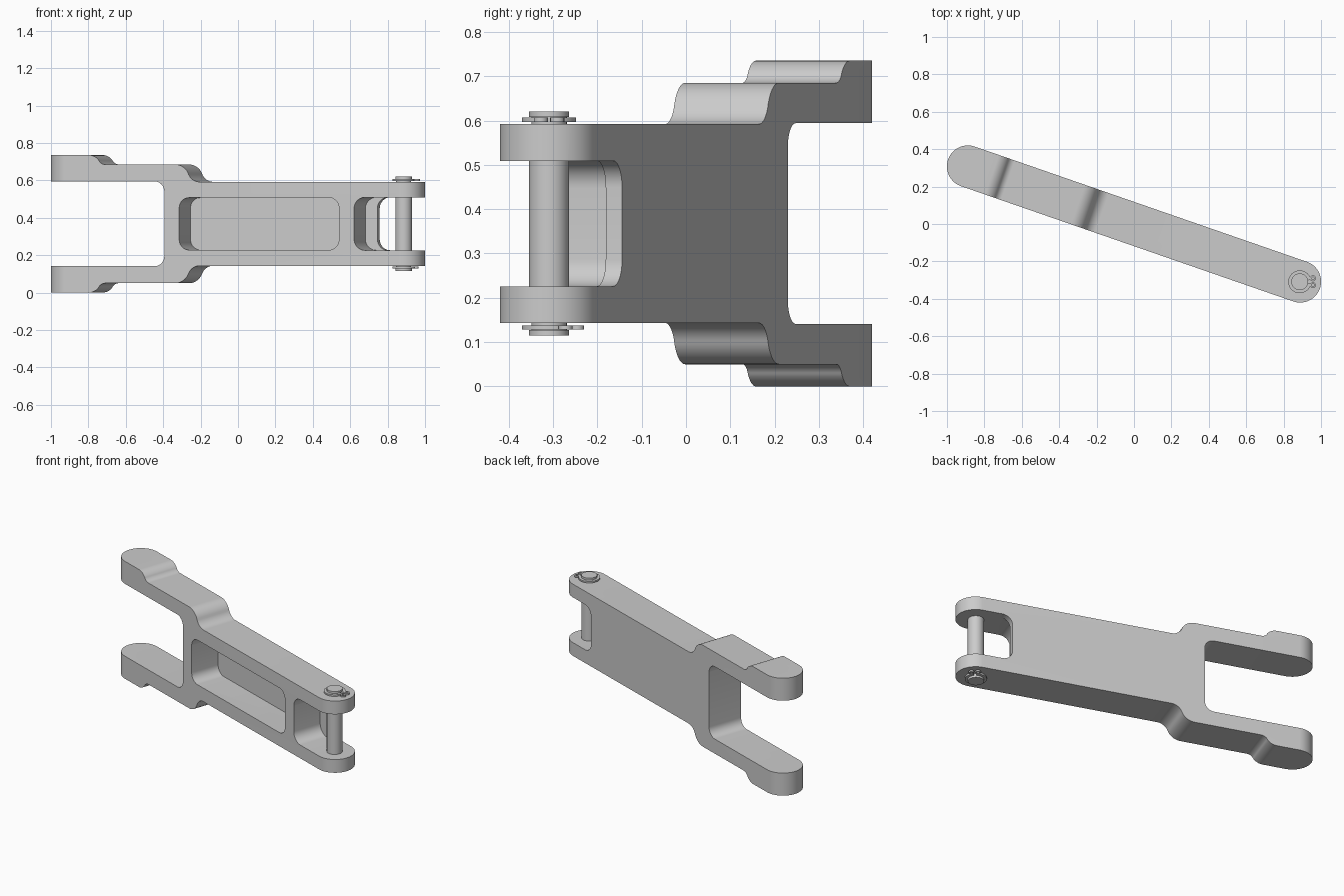
import bpy, bmesh
from math import sin, cos, tan, atan, atan2, pi, radians
from mathutils import Vector, Matrix

if "Cube" in bpy.data.objects:
    bpy.data.objects.remove(bpy.data.objects["Cube"])

R, L, ANG = 0.112, 0.94, atan2(-0.308, 0.888)   # end radius, half pin distance, heading
ZC, H = 0.3675, 0.735


def rounded(points, n=10):
    """Round each (a, b, radius) corner of a polygon."""
    out = []
    for i, (a, b, r) in enumerate(points):
        p = Vector((a, b))
        if r == 0:
            out.append(p)
            continue
        d0 = (Vector(points[i - 1][:2]) - p).normalized()
        d1 = (Vector(points[(i + 1) % len(points)][:2]) - p).normalized()
        half = d0.angle(d1) / 2
        c = p + (d0 + d1).normalized() * (r / sin(half))
        s = p + d0 * (r / tan(half)) - c
        e = p + d1 * (r / tan(half)) - c
        turn = atan2(s.x * e.y - s.y * e.x, s.dot(e))
        out += [c + Matrix.Rotation(turn * k / n, 2) @ s for k in range(n + 1)]
    return out


def prism(name, pts, lo, hi, plane="xz"):
    """Extrude a 2D outline along y (plane xz) or z (plane xy)."""
    bm = bmesh.new()
    at = (lambda p, t: (p[0], t, p[1])) if plane == "xz" else (lambda p, t: (p[0], p[1], t))
    a = [bm.verts.new(at(p, lo)) for p in pts]
    b = [bm.verts.new(at(p, hi)) for p in pts]
    bm.faces.new(a)
    bm.faces.new(b)
    for i in range(len(pts)):
        j = (i + 1) % len(pts)
        bm.faces.new((a[i], a[j], b[j], b[i]))
    return finish(name, bm)


def finish(name, bm):
    bmesh.ops.recalc_face_normals(bm, faces=bm.faces)
    me = bpy.data.meshes.new(name)
    bm.to_mesh(me)
    bm.free()
    ob = bpy.data.objects.new(name, me)
    bpy.context.collection.objects.link(ob)
    return ob


def boolean(ob, cutter, op="DIFFERENCE"):
    bpy.context.view_layer.objects.active = ob
    m = ob.modifiers.new("cut", "BOOLEAN")
    m.object, m.operation, m.solver = cutter, op, "EXACT"
    bpy.ops.object.modifier_apply(modifier=m.name)
    bpy.data.objects.remove(cutter)


def smooth(ob):
    bpy.ops.object.select_all(action="DESELECT")
    ob.select_set(True)
    bpy.context.view_layer.objects.active = ob
    bpy.ops.object.shade_smooth_by_angle(angle=radians(25))


def shoulder(u0, z0, um, zm, u1, z1, n=10):
    """S-shaped step: convex arc down to (um, zm), concave arc to (u1, z1)."""
    pts = []
    for w, h, flip in ((um - u0, z0 - zm, False), (u1 - um, zm - z1, True)):
        th = 2 * atan(h / w)
        r = w / sin(th)
        for k in range(n + 1):
            a = th * k / n
            if flip:
                pts.append((u1 - r * sin(th - a), z1 + r * (1 - cos(th - a))))
            else:
                pts.append((u0 + r * sin(a), z0 - r * (1 - cos(a))))
        if not flip:
            pts.pop()
    return pts


# link body: stepped side profile, mirrored top to bottom
top = [(-1.1, H)]
top += shoulder(-0.805, H, -0.75, 0.708, -0.713, 0.685)
top += shoulder(-0.317, 0.685, -0.24, 0.63, -0.18, 0.592)
top += [(1.1, 0.592)]
body = prism("link_body", top + [(u, H - z) for u, z in reversed(top)], -0.3, 0.3)

# rounded ends seen from above
E = L + R
plan = rounded([(-E, -R, R - 1e-4), (E, -R, R - 1e-4), (E, R, R - 1e-4), (-E, R, R - 1e-4)], 20)
boolean(body, prism("plan", plan, -0.1, 0.9, "xy"), "INTERSECT")


def slot(u0, u1, z0, z1, rl, rr, v1):
    pts = rounded([(u0, z0, rl), (u1, z0, rr), (u1, z1, rr), (u0, z1, rl)])
    boolean(body, prism("cutter", pts, -0.4, v1))


slot(-1.3, -0.378, 0.141, H - 0.141, 0, 0.055, 0.4)     # wide fork opening
slot(0.763, 1.3, 0.226, H - 0.226, 0.06, 0, 0.4)        # narrow fork opening
slot(0.695, 1.2, 0.226, H - 0.226, 0.062, 0, 0.073)     # relief in front of the web
slot(-0.294, 0.61, 0.228, H - 0.228, 0.055, 0.055, 0.073)  # front pocket
body.rotation_euler.z = ANG
smooth(body)

# cross pin with ring grooves
PX, PY = 0.886, -0.309
bm = bmesh.new()
outline = [(0, -0.2525), (0.045, -0.2525), (0.045, -0.24), (0.04, -0.24), (0.04, -0.2245), (0.045, -0.2245)]
outline += [(r, -z) for r, z in reversed(outline)]
N = 40
rings = [[bm.verts.new((r * cos(2 * pi * k / N), r * sin(2 * pi * k / N), z)) for k in range(N)]
         for r, z in outline if r > 0]
for a, b in zip(rings, rings[1:]):
    for k in range(N):
        j = (k + 1) % N
        bm.faces.new((a[k], a[j], b[j], b[k]))
bm.faces.new(rings[0])
bm.faces.new(rings[-1])
pin = finish("cross_pin", bm)
pin.location = (PX, PY, ZC)
smooth(pin)


def band(bm, cx, cy, ri, ro, gap, h, n):
    """Flat ring with an optional gap facing +x."""
    rows = []
    for k in range(n + 1):
        a = gap + (2 * pi - 2 * gap) * k / n
        rows.append([bm.verts.new((cx + r * cos(a), cy + r * sin(a), z))
                     for r, z in ((ri, -h), (ro, -h), (ro, h), (ri, h))])
    for p, q in zip(rows, rows[1:]):
        for i in range(4):
            j = (i + 1) % 4
            bm.faces.new((p[i], p[j], q[j], q[i]))
    if gap:
        bm.faces.new(rows[0])
        bm.faces.new(rows[-1])


# retaining rings with two eyelets
for name, z, turn in (("upper_ring", 0.602, 0), ("lower_ring", 0.133, pi / 4)):
    bm = bmesh.new()
    band(bm, 0, 0, 0.041, 0.061, radians(10), 0.005, 40)
    for s in (-1, 1):
        band(bm, 0.071, 0.0185 * s, 0.007, 0.016, 0, 0.005, 16)
    bmesh.ops.remove_doubles(bm, verts=bm.verts, dist=1e-5)
    ring = finish(name, bm)
    ring.location = (PX, PY, z)
    ring.rotation_euler.z = turn
    smooth(ring)
